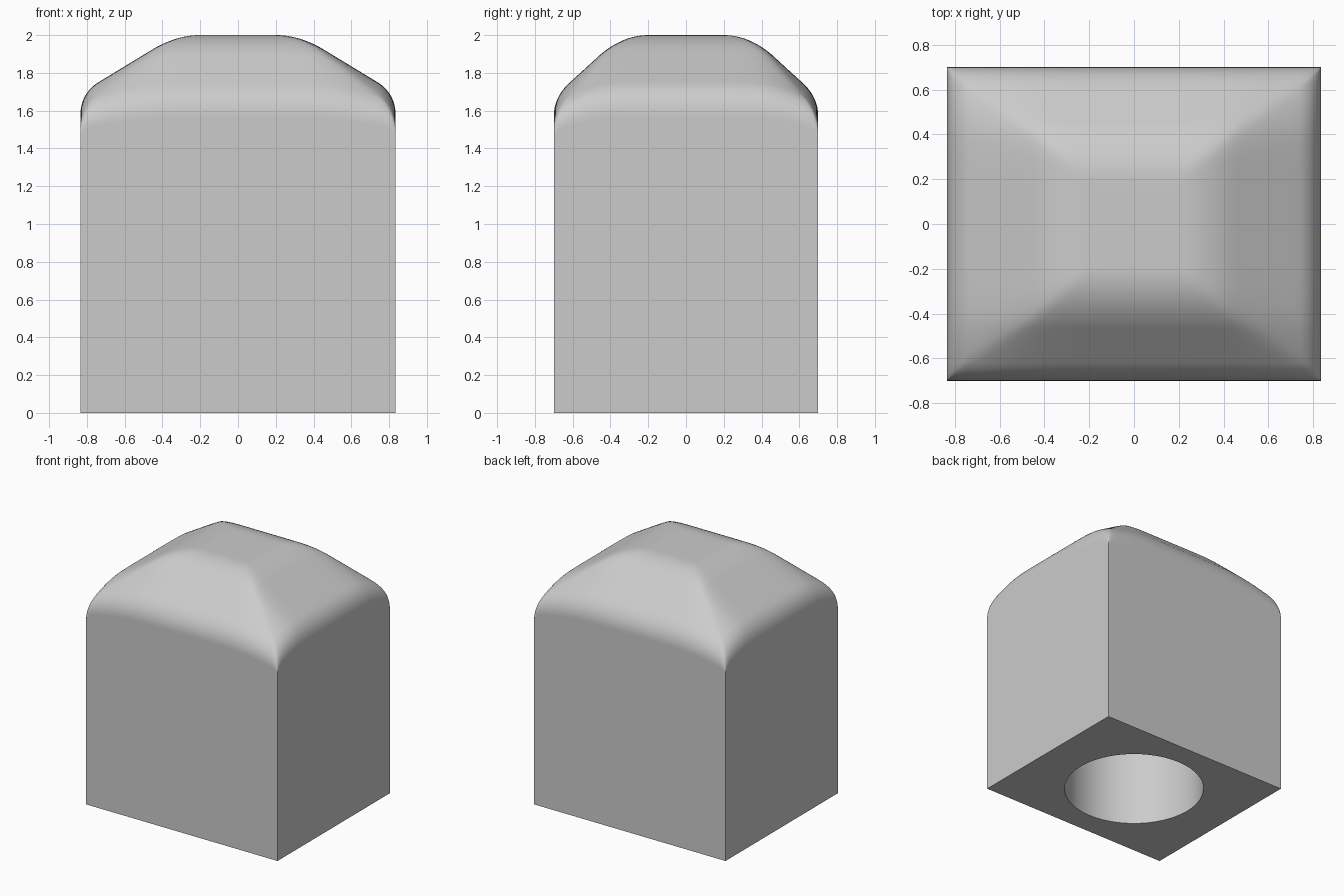
import bpy, bmesh, math

if "Cube" in bpy.data.objects:
    bpy.data.objects.remove(bpy.data.objects["Cube"])

HALF_X, HALF_Y, EAVE = 0.835, 0.70, 1.57
HOLE_R, HOLE_DEPTH, SIDES = 0.515, 1.3, 96


def bezier(a, b, c, n):
    return [tuple((1 - t) ** 2 * a[k] + 2 * t * (1 - t) * b[k] + t * t * c[k] for k in (0, 1))
            for t in (i / n for i in range(1, n + 1))]


def line(a, b, n):
    return [tuple(a[k] + (b[k] - a[k]) * i / n for k in (0, 1)) for i in range(1, n + 1)]


def profile(half, shoulder, eave_start, eave_ctrl):
    """Mirrored section: flat crown, rounded shoulder, slope, rounded eave."""
    pts = [(0.0, 2.0)] + line((0, 2), (0.2, 2), 4)
    pts += bezier((0.2, 2), (0.33, 2), shoulder, 10)
    pts += line(shoulder, eave_start, 8)
    pts += bezier(eave_start, eave_ctrl, (half, EAVE), 14)
    return [(-p, z) for p, z in reversed(pts[1:])] + pts


def blend(a, b):
    """Soft minimum, softer lower down so the hips round off and corners dip."""
    k = max(1e-6, 0.46 * (2 - min(a, b)) / (2 - EAVE))
    h = max(k - abs(a - b), 0)
    return min(a, b) - h * h / (4 * k)


px = profile(HALF_X, (0.46, 1.92), (0.74, 1.75), (HALF_X, 1.69))
py = profile(HALF_Y, (0.45, 1.90), (0.62, 1.745), (HALF_Y, 1.67))

bm = bmesh.new()

# domed top
grid = [[bm.verts.new((x, y, blend(zx, zy))) for y, zy in py] for x, zx in px]
nx, ny = len(px), len(py)
for i in range(nx - 1):
    for j in range(ny - 1):
        f = bm.faces.new((grid[i][j], grid[i + 1][j], grid[i + 1][j + 1], grid[i][j + 1]))
        f.smooth = True

# four flat walls
base = [bm.verts.new((x, y, 0)) for x, y in
        ((-HALF_X, -HALF_Y), (HALF_X, -HALF_Y), (HALF_X, HALF_Y), (-HALF_X, HALF_Y))]
rims = [[grid[i][0] for i in range(nx)], grid[-1][:],
        [grid[i][-1] for i in reversed(range(nx))], grid[0][::-1]]
for s in range(4):
    bm.faces.new([base[s], base[(s + 1) % 4]] + rims[s][::-1])

# round socket in the underside
def ring(z):
    return [bm.verts.new((HOLE_R * math.cos(2 * math.pi * i / SIDES),
                          HOLE_R * math.sin(2 * math.pi * i / SIDES), z)) for i in range(SIDES)]


low, high = ring(0), ring(HOLE_DEPTH)
for i in range(SIDES):
    j = (i + 1) % SIDES
    bm.faces.new((low[j], low[i], high[i], high[j])).smooth = True
bm.faces.new(high[::-1])

# underside around the socket
edges = [bm.edges.get((base[i], base[(i + 1) % 4])) for i in range(4)]
edges += [bm.edges.get((low[i], low[(i + 1) % SIDES])) for i in range(SIDES)]
bmesh.ops.triangle_fill(bm, edges=edges, use_beauty=True, normal=(0, 0, -1))
bmesh.ops.recalc_face_normals(bm, faces=bm.faces[:])

mesh = bpy.data.meshes.new("domed_block")
bm.to_mesh(mesh)
bm.free()
block = bpy.data.objects.new("domed_block", mesh)
bpy.context.collection.objects.link(block)

grey = bpy.data.materials.new("light grey")
grey.diffuse_color = (0.6, 0.6, 0.6, 1)
grey.use_nodes = True
grey.node_tree.nodes["Principled BSDF"].inputs["Base Color"].default_value = grey.diffuse_color
mesh.materials.append(grey)
